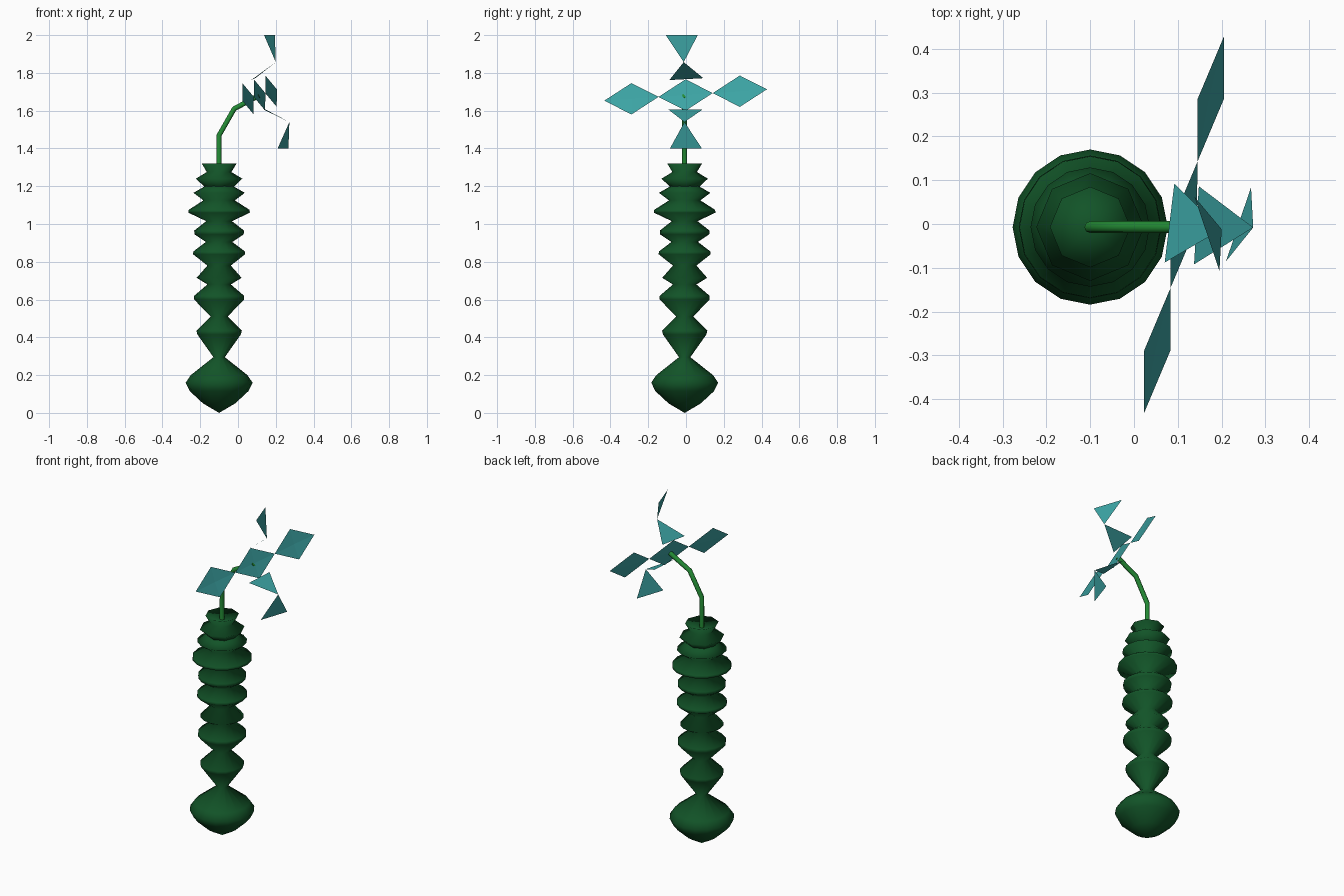
import bpy
import math
from mathutils import Vector

cube = bpy.data.objects.get("Cube")
if cube:
    bpy.data.objects.remove(cube, do_unlink=True)

CX, CY = -0.10, -0.007  # axis of the vase


def material(name, rgb):
    m = bpy.data.materials.new(name)
    m.use_nodes = True
    m.diffuse_color = (*rgb, 1)
    m.node_tree.nodes["Principled BSDF"].inputs["Base Color"].default_value = (*rgb, 1)
    return m


def add_mesh(name, verts, faces, mat, smooth=False):
    mesh = bpy.data.meshes.new(name)
    mesh.from_pydata(verts, [], faces)
    mesh.materials.append(mat)
    for p in mesh.polygons:
        p.use_smooth = smooth
    obj = bpy.data.objects.new(name, mesh)
    bpy.context.collection.objects.link(obj)
    return obj


def lathe(name, profile, sides, mat, bottom=None, top=None):
    """Turn (radius, height) pairs round the vase axis, with optional end points."""
    verts, faces = [], []
    for r, z in profile:
        for i in range(sides):
            a = math.tau * i / sides
            verts.append((CX + r * math.cos(a), CY + r * math.sin(a), z))
    for k in range(len(profile) - 1):
        for i in range(sides):
            j = (i + 1) % sides
            a, b = k * sides, (k + 1) * sides
            faces.append((a + i, a + j, b + j, b + i))
    last = (len(profile) - 1) * sides
    if bottom is not None:
        verts.append((CX, CY, bottom))
        faces += [((i + 1) % sides, i, len(verts) - 1) for i in range(sides)]
    if top is not None:
        verts.append((CX, CY, top))
        faces += [(last + i, last + (i + 1) % sides, len(verts) - 1) for i in range(sides)]
    return add_mesh(name, verts, faces, mat, True)


vase_green = material("dark vase green", (0.006, 0.088, 0.021))
stem_green = material("stem green", (0.017, 0.26, 0.035))
petal_teal = material("petal teal", (0.045, 0.37, 0.37))

# Vase: stacked bulbs, rounder below and eight-sided at the neck
body = [(0.085, 0.05), (0.155, 0.115), (0.177, 0.16), (0.15, 0.2), (0.03, 0.295),
        (0.115, 0.415), (0.12, 0.435), (0.045, 0.51), (0.132, 0.6), (0.132, 0.62),
        (0.062, 0.68), (0.119, 0.715), (0.062, 0.78), (0.138, 0.84), (0.136, 0.855),
        (0.07, 0.905), (0.13, 0.945), (0.132, 0.965), (0.068, 1.015), (0.163, 1.06),
        (0.161, 1.075), (0.083, 1.125), (0.136, 1.165), (0.075, 1.2)]
lathe("vase_body", body, 16, vase_green, bottom=0.0)
neck = [(0.075, 1.195), (0.123, 1.24), (0.065, 1.275), (0.092, 1.32)]
lathe("vase_neck", neck, 8, vase_green, top=1.29)

# Stem: a bent tube ending behind the middle petal
curve = bpy.data.curves.new("stem", "CURVE")
curve.dimensions = "3D"
curve.bevel_depth = 0.0135
curve.bevel_resolution = 2
curve.use_fill_caps = True
path = [(CX, 1.27), (CX, 1.47), (-0.02, 1.61), (0.11, 1.68)]
spline = curve.splines.new("POLY")
spline.points.add(len(path) - 1)
for p, (x, z) in zip(spline.points, path):
    p.co = (x, CY, z, 1)
curve.materials.append(stem_green)
stem = bpy.data.objects.new("stem", curve)
bpy.context.collection.objects.link(stem)

# Row of three diamond petals, tip to tip
step = Vector((0.061, 0.287, 0.02))
middle = Vector((0.114, -0.002, 1.683))
drop = Vector((0.03, 0, -0.083))
bulge = step.cross(drop).normalized() * -0.004
for name, k in (("right_petal", -1), ("middle_petal", 0), ("left_petal", 1)):
    c = middle + step * k
    verts = [c - step / 2, c + drop, c + step / 2, c - drop, c - bulge]
    add_mesh(name, verts, [(i, (i + 1) % 4, 4) for i in range(4)], petal_teal)

# Upper and lower petals, each folded into two triangles that meet at a point
upper_tip, lower_tip = (0.2, -0.012, 1.857), (0.272, -0.008, 1.54)
petals = {
    "upper_inner_petal": [(0.07, -0.088, 1.762), (0.092, 0.092, 1.772), upper_tip],
    "upper_outer_petal": [(0.195, -0.107, 2.0), (0.138, 0.062, 2.0), upper_tip],
    "lower_inner_petal": [(0.137, -0.092, 1.605), (0.148, 0.086, 1.605), lower_tip],
    "lower_outer_petal": [(0.21, -0.085, 1.4), (0.267, 0.084, 1.4), lower_tip],
}
for name, corners in petals.items():
    add_mesh(name, corners, [(0, 1, 2)], petal_teal)
